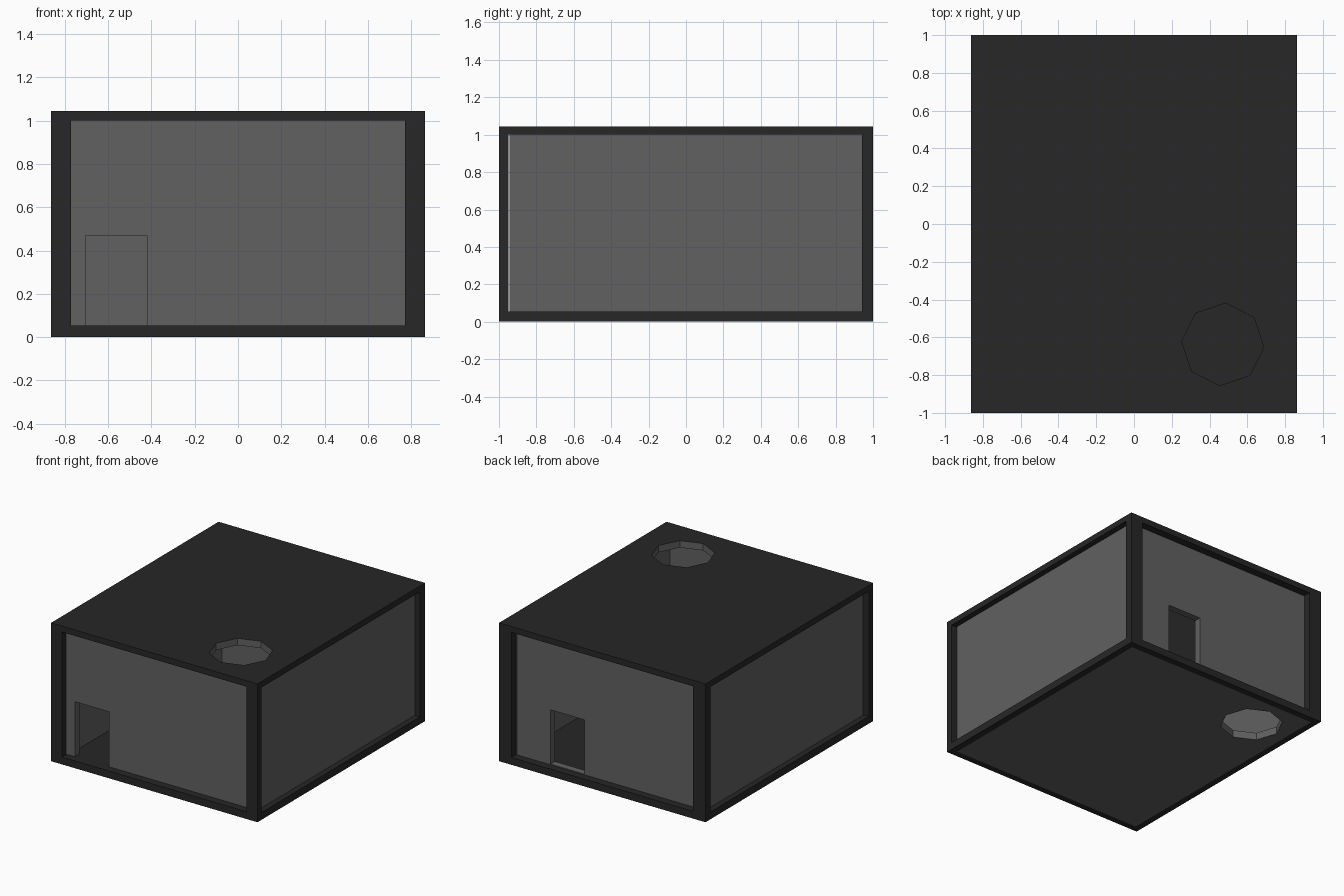
import bpy, bmesh, math
from mathutils import Vector

if "Cube" in bpy.data.objects:
    bpy.data.objects.remove(bpy.data.objects["Cube"])


def material(name, v):
    m = bpy.data.materials.new(name)
    m.diffuse_color = (v, v, v, 1)
    m.use_nodes = True
    m.node_tree.nodes["Principled BSDF"].inputs["Base Color"].default_value = m.diffuse_color
    return m


DARK = material("dark_frame", 0.02)
GREY = material("grey_panel", 0.12)


def rect(x0, x1, y0, y1):
    return [(x0, y0), (x1, y0), (x1, y1), (x0, y1)]


def octagon(cx, cy, r=0.218):
    a = [math.radians(-4 + 45 * i) for i in range(8)]
    return [(cx + r * math.cos(t), cy + r * math.sin(t)) for t in a]


def plate(name, loops, lo, hi, mat, upright=False, rim=None):
    """Outline with optional hole, extruded in z (or in y when upright)."""
    bm = bmesh.new()
    edges = []
    for loop in loops:
        vs = [bm.verts.new((u, v, lo)) for u, v in loop]
        edges += [bm.edges.new((vs[i - 1], vs[i])) for i in range(len(vs))]
    bmesh.ops.triangle_fill(bm, edges=edges, use_beauty=True, normal=(0, 0, 1))
    ext = bmesh.ops.extrude_face_region(bm, geom=bm.faces[:], use_keep_orig=True)
    top = [g for g in ext["geom"] if isinstance(g, bmesh.types.BMVert)]
    bmesh.ops.translate(bm, vec=(0, 0, hi - lo), verts=top)
    # grey lining of a round hole
    if rim:
        c = Vector(rim)
        for f in bm.faces:
            f.normal_update()
            if abs(f.normal.z) < 0.5 and (f.calc_center_median().xy - c).length < 0.25:
                f.material_index = 1
    if upright:
        for v in bm.verts:
            v.co = (v.co.x, v.co.z, v.co.y)
    bmesh.ops.recalc_face_normals(bm, faces=bm.faces[:])
    me = bpy.data.meshes.new(name)
    bm.to_mesh(me)
    bm.free()
    me.materials.append(mat)
    me.materials.append(GREY)
    ob = bpy.data.objects.new(name, me)
    bpy.context.collection.objects.link(ob)
    return ob


OUT = rect(-0.863, 0.863, -1, 1)
IN = rect(-0.813, 0.813, -0.95, 0.95)
ROOF_C, FLOOR_C = (0.47, -0.637), (-0.515, 0.66)
Z0, Z1 = 0.055, 1.0

# floor: dark top, grey underside inside a dark rim
plate("floor", [OUT, octagon(*FLOOR_C)], 0.005, Z0, DARK, rim=FLOOR_C)
plate("floor_rim", [OUT, IN], 0, 0.005, DARK)
plate("floor_underside", [IN, octagon(*FLOOR_C)], 0, 0.005, GREY)

# roof: dark slab with grey ceiling
plate("roof", [OUT, octagon(*ROOF_C)], Z1, 1.045, DARK, rim=ROOF_C)
plate("ceiling", [rect(-0.76, 0.76, -0.9, 0.9), octagon(*ROOF_C)], 0.993, Z1, GREY)

# corner posts
for sx, side in ((-1, "left"), (1, "right")):
    x0, x1 = sorted((sx * 0.863, sx * 0.772))
    plate("front_post_" + side, [rect(x0, x1, -1, -0.95)], Z0, Z1, DARK)
    x0, x1 = sorted((sx * 0.863, sx * 0.76))
    plate("back_post_" + side, [rect(x0, x1, 0.94, 1)], Z0, Z1, DARK)
    # recessed side walls
    x0, x1 = sorted((sx * 0.82, sx * 0.755))
    plate("side_wall_" + side, [rect(x0, x1, -0.945, 0.943)], Z0, Z1, GREY)

# front wall with a doorway down to the floor
front = [(-0.755, Z0), (-0.703, Z0), (-0.703, 0.47), (-0.42, 0.47), (-0.42, Z0),
         (0.755, Z0), (0.755, Z1), (-0.755, Z1)]
plate("front_wall", [front], -0.943, -0.89, GREY, upright=True)

# back wall with a doorway over a low sill
plate("back_wall", [rect(-0.755, 0.755, Z0, Z1), rect(0.19, 0.472, 0.06, 0.47)],
      0.89, 0.942, GREY, upright=True)

# fill the wall ends behind the posts
for sx, side in ((-1, "left"), (1, "right")):
    x0, x1 = sorted((sx * 0.755, sx * 0.8))
    plate("front_corner_" + side, [rect(x0, x1, -0.943, -0.89)], Z0, Z1, GREY)
